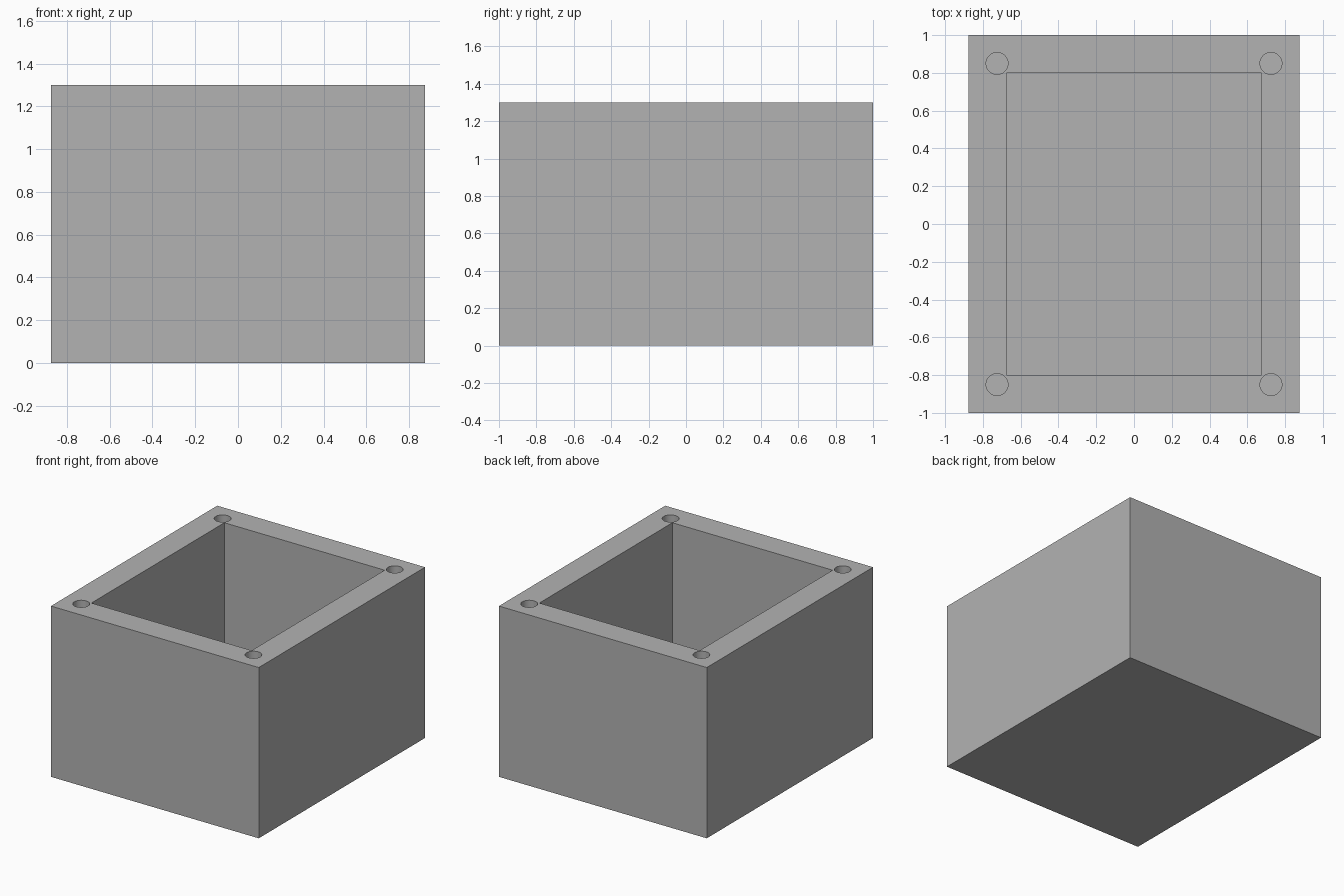
import bpy

cube = bpy.data.objects.get("Cube")
if cube:
    bpy.data.objects.remove(cube, do_unlink=True)

WIDTH, DEPTH, HEIGHT = 1.75, 2.0, 1.3
WALL = 0.2            # side walls and floor
HOLE_RADIUS, HOLE_DEPTH = 0.058, 0.5

grey = bpy.data.materials.new("plain_grey")
grey.use_nodes = True
colour = (0.448, 0.448, 0.448, 1)
grey.diffuse_color = colour
grey.node_tree.nodes["Principled BSDF"].inputs["Base Color"].default_value = colour


def block(name, size, base):
    """Box centred in x and y whose underside is at height base."""
    bpy.ops.mesh.primitive_cube_add(size=1, location=(0, 0, base + size[2] / 2))
    obj = bpy.context.object
    obj.name = name
    obj.scale = size
    bpy.ops.object.transform_apply(location=True, rotation=False, scale=True)
    obj.data.materials.append(grey)
    return obj


def cut(target, cutter):
    """Subtract the cutter, then hide it away."""
    mod = target.modifiers.new("cut", "BOOLEAN")
    mod.operation = "DIFFERENCE"
    mod.solver = "EXACT"
    mod.object = cutter
    bpy.context.view_layer.objects.active = target
    bpy.ops.object.modifier_apply(modifier=mod.name)
    bpy.data.objects.remove(cutter, do_unlink=True)


# Solid body
box = block("open_box", (WIDTH, DEPTH, HEIGHT), 0)

# Main cavity, open at the top
cut(box, block("cavity_cutter", (WIDTH - 2 * WALL, DEPTH - 2 * WALL, HEIGHT), WALL))

# Blind screw hole in each corner of the rim
for sx in (-1, 1):
    for sy in (-1, 1):
        bpy.ops.mesh.primitive_cylinder_add(
            vertices=48, radius=HOLE_RADIUS, depth=2 * HOLE_DEPTH,
            location=(sx * (WIDTH / 2 - 0.15), sy * (DEPTH / 2 - 0.15), HEIGHT))
        hole = bpy.context.object
        hole.name = "screw_hole_cutter"
        hole.data.materials.append(grey)
        cut(box, hole)

# Round hole walls, crisp box edges
bpy.ops.object.select_all(action="DESELECT")
box.select_set(True)
bpy.context.view_layer.objects.active = box
bpy.ops.object.shade_smooth_by_angle()
